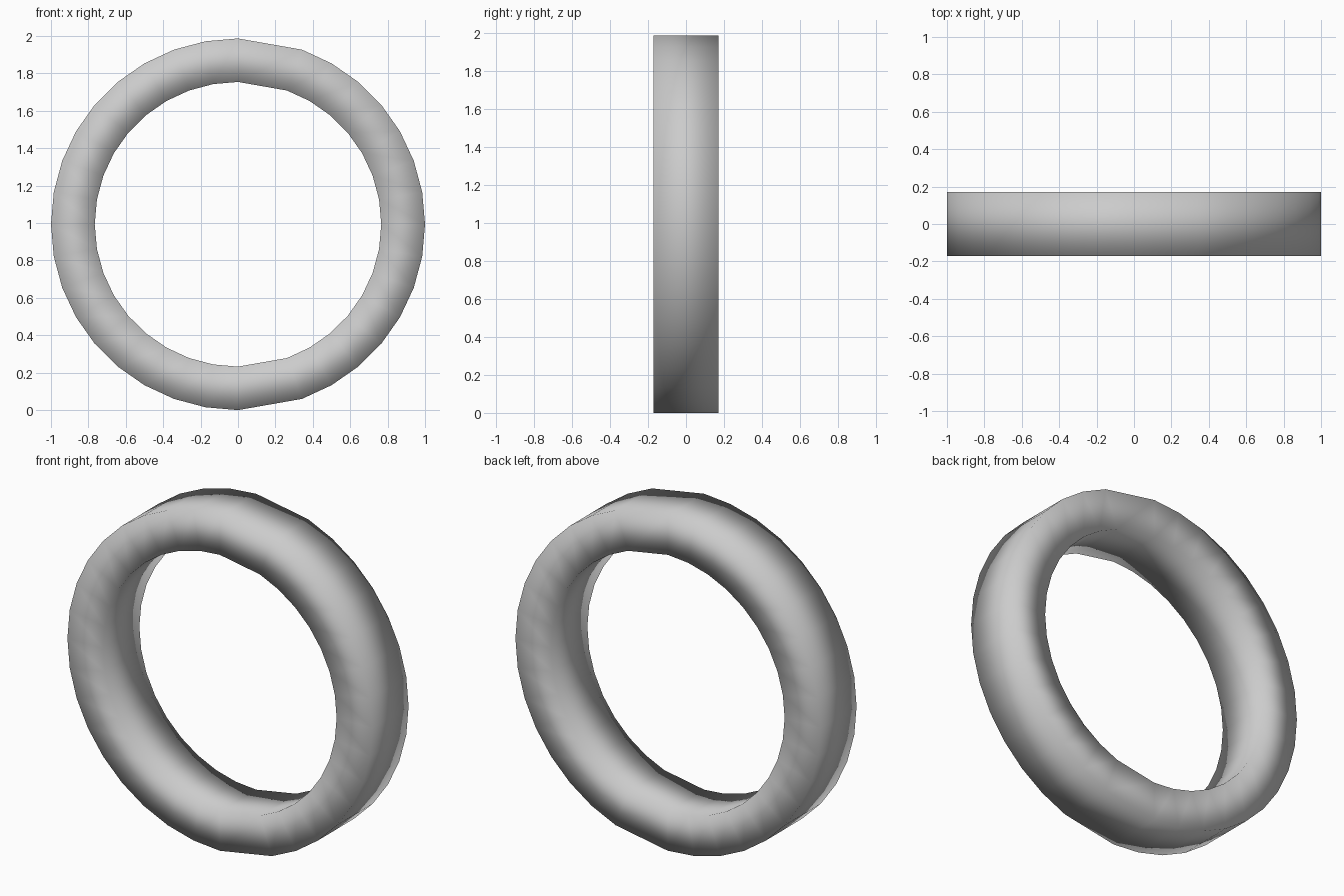
import bpy, bmesh, math

if "Cube" in bpy.data.objects:
    bpy.data.objects.remove(bpy.data.objects["Cube"])

# Ring proportions
OUTER, INNER, HALF_DEPTH = 1.0, 0.766, 0.17
Z_RADIUS = 0.9935          # very slightly shorter than wide
SECTION = [(OUTER, -HALF_DEPTH), (OUTER, HALF_DEPTH),
           (INNER, HALF_DEPTH), (INNER, -HALF_DEPTH)]

# 10 degree steps clockwise from the top, with one wider facet at top and bottom
angles = [a for a in range(0, 360, 10) if a not in (10, 170)]

bm = bmesh.new()
loops = []
for a in angles:
    s, c = math.sin(math.radians(a)), math.cos(math.radians(a))
    loops.append([bm.verts.new((r * s, y, Z_RADIUS * (1 + r * c))) for r, y in SECTION])

# Skin the rectangular section around the ring
for i, cur in enumerate(loops):
    nxt = loops[(i + 1) % len(loops)]
    for j in range(4):
        k = (j + 1) % 4
        bm.faces.new((cur[j], cur[k], nxt[k], nxt[j]))

bmesh.ops.recalc_face_normals(bm, faces=bm.faces[:])

# Welded smooth shading gives the soft, rounded look
for f in bm.faces:
    f.smooth = True

mesh = bpy.data.meshes.new("ring")
bm.to_mesh(mesh)
bm.free()
ring = bpy.data.objects.new("ring", mesh)
bpy.context.collection.objects.link(ring)
